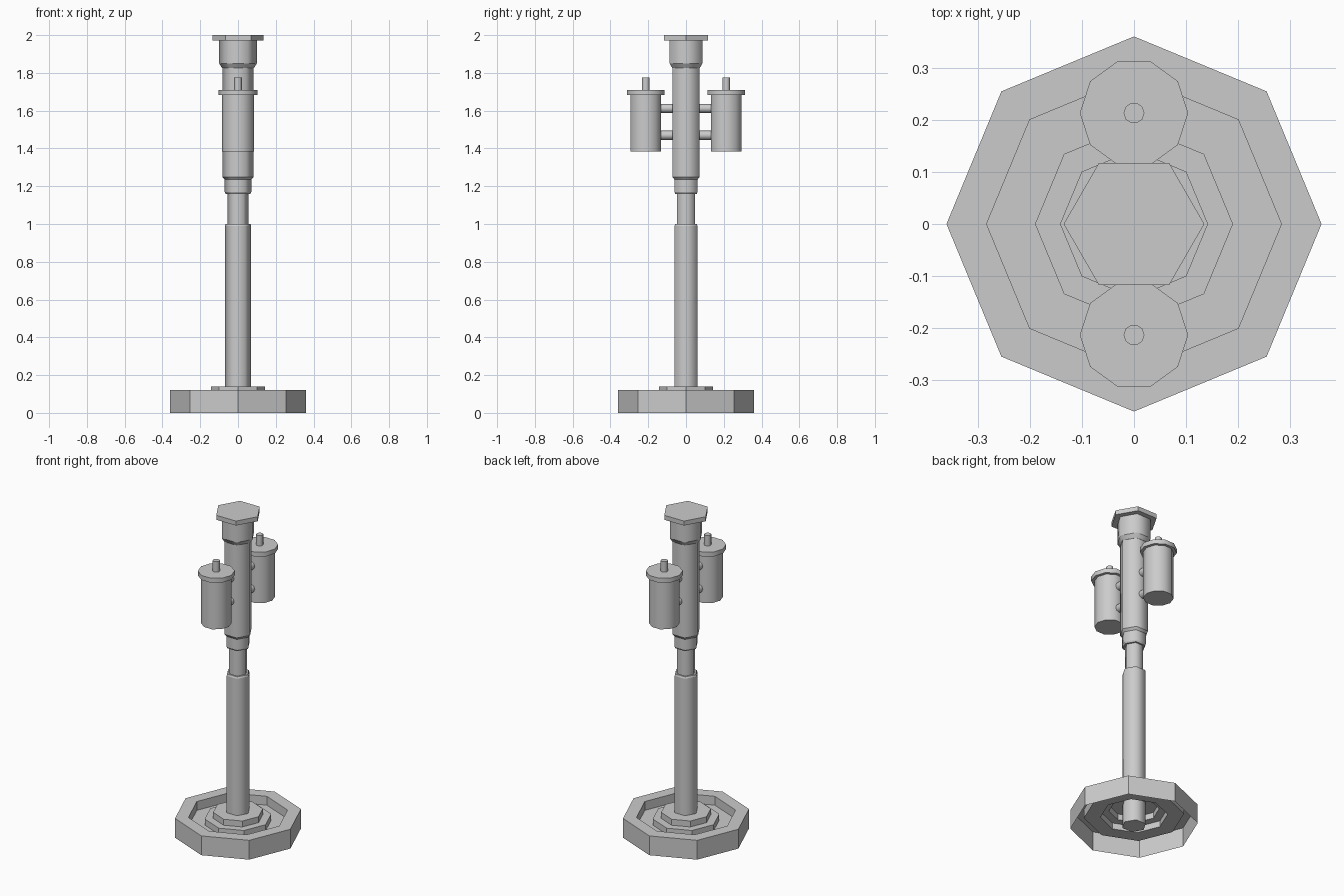
import bpy, bmesh
from math import cos, sin, tau, pi
from mathutils import Matrix

if "Cube" in bpy.data.objects:
    bpy.data.objects.remove(bpy.data.objects["Cube"])


def lathe(name, profile, sides, loc=(0, 0, 0), along_y=False, smooth=True, caps=(True, True)):
    """Spin (radius, height) points round z; rings stay sharp, sides may be smooth."""
    bm = bmesh.new()
    rings = [[bm.verts.new((r * cos(tau * i / sides), r * sin(tau * i / sides), z))
              for i in range(sides)] for r, z in profile]
    for a, b in zip(rings, rings[1:]):
        for i in range(sides):
            j = (i + 1) % sides
            bm.faces.new((a[i], a[j], b[j], b[i])).smooth = smooth
    if caps[0]:
        bm.faces.new(rings[0][::-1])
    if caps[1]:
        bm.faces.new(rings[-1])
    for ring in rings:
        for i in range(sides):
            e = bm.edges.get((ring[i], ring[(i + 1) % sides]))
            if e:
                e.smooth = False
    if along_y:
        bmesh.ops.rotate(bm, verts=bm.verts, cent=(0, 0, 0), matrix=Matrix.Rotation(-pi / 2, 3, 'X'))
    mesh = bpy.data.meshes.new(name)
    bm.to_mesh(mesh)
    bm.free()
    obj = bpy.data.objects.new(name, mesh)
    obj.location = loc
    bpy.context.collection.objects.link(obj)
    return obj


# Open-bottomed octagonal foot: outer wall, rim, recess and two steps
lathe("base", [(0.36, 0), (0.36, 0.12), (0.283, 0.12), (0.283, 0.065), (0.19, 0.065),
               (0.19, 0.103), (0.142, 0.103), (0.142, 0.14), (0.06, 0.14)],
      8, smooth=False, caps=(False, False))

# Hexagonal column sections
lathe("lower_pole", [(0.07, 0), (0.07, 0.99), (0.066, 1.0)], 6)
lathe("inner_pole", [(0.055, 0.98), (0.055, 1.18)], 6)
lathe("upper_pole", [(0.066, 1.16), (0.071, 1.17), (0.071, 1.235), (0.083, 1.25), (0.083, 1.84)], 6)
lathe("head", [(0.084, 1.825), (0.1, 1.85), (0.1, 1.972)], 6)
lathe("top_plate", [(0.135, 1.972), (0.135, 2.0)], 6, smooth=False)

# Canisters on both sides, each with lid, pin and two brackets
for side, s in (("front", -1), ("back", 1)):
    y = s * 0.213
    lathe(side + "_canister", [(0.086, 1.385), (0.086, 1.69)], 10, (0, y, 0))
    lathe(side + "_lid", [(0.104, 1.682), (0.104, 1.71)], 10, (0, y, 0))
    lathe(side + "_pin", [(0.02, 1.70), (0.02, 1.775)], 10, (0, y, 0))
    for level, z in (("lower", 1.47), ("upper", 1.612)):
        lathe(f"{side}_{level}_bracket", [(0.024, -0.045), (0.024, 0.045)], 8,
              (0, s * 0.103, z), along_y=True)
